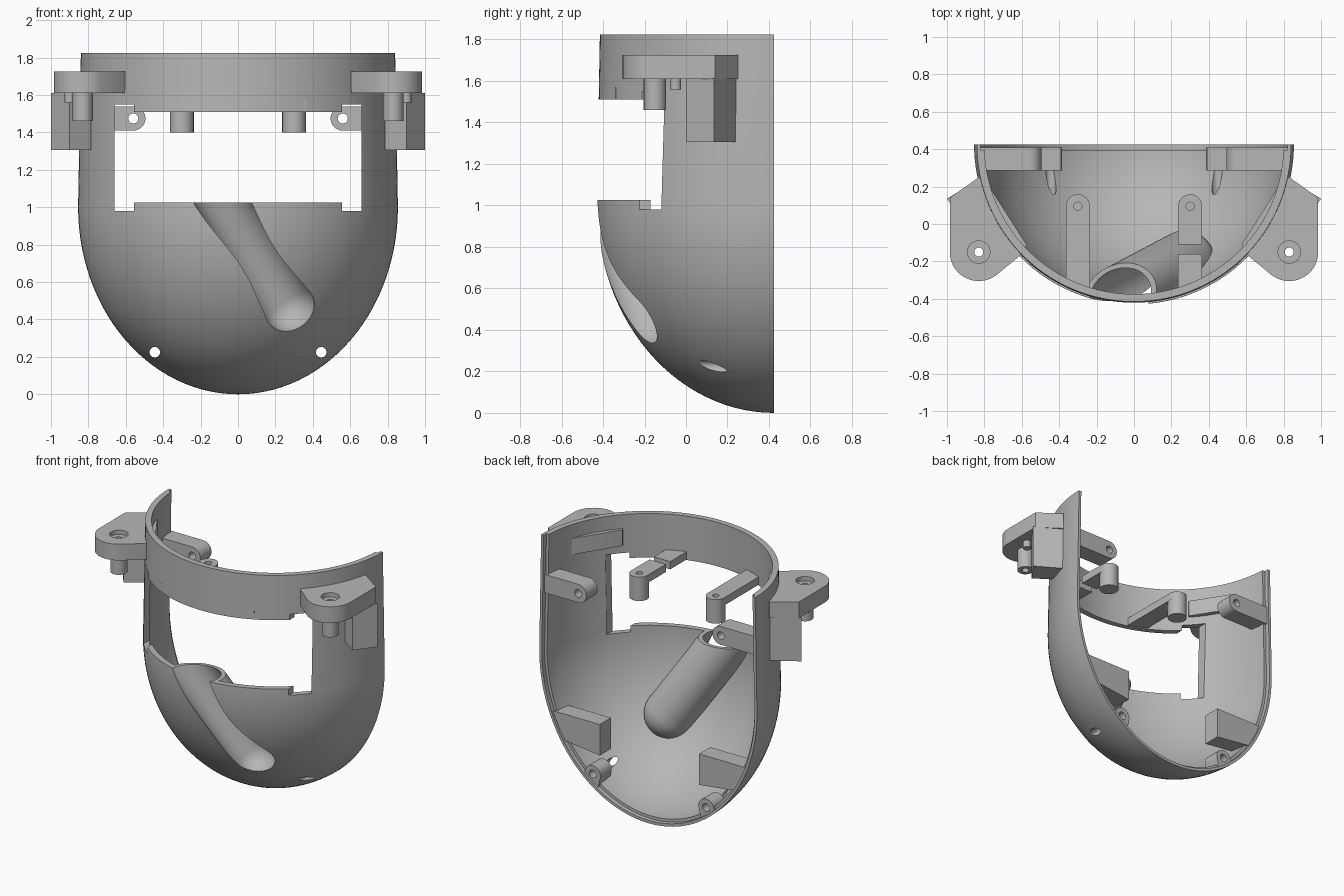
import bpy, bmesh
from math import sin, cos, pi, radians
from mathutils import Matrix, Vector

cube = bpy.data.objects.get("Cube")
if cube:
    bpy.data.objects.remove(cube, do_unlink=True)

grey = bpy.data.materials.new("plain grey")
grey.use_nodes = True
colour = (0.47, 0.47, 0.47, 1)
grey.diffuse_color = colour
grey.node_tree.nodes["Principled BSDF"].inputs["Base Color"].default_value = colour

BACK = 0.425      # plane of the open back
RADIUS = 0.855
TOP = 1.825


def finish(name, bm, matrix=Matrix()):
    bmesh.ops.remove_doubles(bm, verts=bm.verts, dist=1e-5)
    bmesh.ops.recalc_face_normals(bm, faces=bm.faces)
    bm.transform(matrix)
    mesh = bpy.data.meshes.new(name)
    bm.to_mesh(mesh)
    bm.free()
    mesh.materials.append(grey)
    ob = bpy.data.objects.new(name, mesh)
    bpy.context.collection.objects.link(ob)
    return ob


def revolve(name, profile, matrix, steps):
    """Solid of revolution about z from (radius, height) points."""
    bm = bmesh.new()
    rings = [[bm.verts.new((r * cos(2 * pi * i / steps), r * sin(2 * pi * i / steps), z))
              for i in range(steps)] for r, z in profile[1:]]
    tip = bm.verts.new((0, 0, profile[0][1]))
    for i in range(steps):
        j = (i + 1) % steps
        bm.faces.new((tip, rings[0][i], rings[0][j]))
        for a, b in zip(rings, rings[1:]):
            bm.faces.new((a[i], a[j], b[j], b[i]))
    bm.faces.new(rings[-1])
    return finish(name, bm, matrix)


def prism(name, outline, low, high, axis="z"):
    """Extrude an outline along z, or an (x, z) outline along y."""
    place = (lambda a, b, d: (a, b, d)) if axis == "z" else (lambda a, b, d: (a, d, b))
    bm = bmesh.new()
    bottom = [bm.verts.new(place(a, b, low)) for a, b in outline]
    top = [bm.verts.new(place(a, b, high)) for a, b in outline]
    bm.faces.new(bottom)
    bm.faces.new(top)
    n = len(outline)
    for i in range(n):
        j = (i + 1) % n
        bm.faces.new((bottom[i], bottom[j], top[j], top[i]))
    return finish(name, bm)


def box(name, x, y, z):
    return prism(name, [(x[0], y[0]), (x[1], y[0]), (x[1], y[1]), (x[0], y[1])], *z)


def arc(cx, cy, r, start=0, end=360, n=24):
    last = n if end - start == 360 else n - 1
    return [(cx + r * cos(radians(start + (end - start) * i / last)),
             cy + r * sin(radians(start + (end - start) * i / last))) for i in range(n)]


def combine(ob, tool, operation="DIFFERENCE", keep=False):
    mod = ob.modifiers.new("combine", "BOOLEAN")
    mod.operation, mod.object, mod.solver = operation, tool, "EXACT"
    bpy.context.view_layer.objects.active = ob
    bpy.ops.object.modifier_apply(modifier=mod.name)
    if not keep:
        bpy.data.objects.remove(tool, do_unlink=True)
    return ob


def dome(name, inset, top):
    """Egg-shaped cup, shrunk by the inset."""
    r = RADIUS - inset
    profile = [(r * sin(a), 1 - (1 - inset) * cos(a)) for a in [pi / 2 * i / 28 for i in range(29)]]
    profile.append((r - 0.018 * (top - 1), top))
    return revolve(name, profile, Matrix.Translation((0, BACK, 0)), 128)


def capsule(name, r):
    """Round-ended bar lying along the diagonal channel."""
    low, high = Vector((0.27, -0.2, 0.47)), Vector((-0.07, -0.38, 1.02))
    along = high - low
    profile = [(r * sin(a), -r * cos(a)) for a in [pi / 2 * i / 12 for i in range(13)]]
    profile.append((r, along.length * 1.35))
    turn = along.to_track_quat("Z", "Y").to_matrix().to_4x4()
    return revolve(name, profile, Matrix.Translation(low) @ turn, 48)


# Shell with its channel
solid = dome("solid", 0.001, TOP)
shell = combine(dome("shell", 0, TOP), dome("cavity", 0.04, 2))
channel = combine(capsule("channel", 0.165), solid, "INTERSECT", keep=True)
combine(shell, channel, "UNION")
combine(shell, capsule("channel_bore", 0.14))

# Front window with taller corners
W, N = 0.66, 0.555
window = [(-W, 0.98), (-N, 0.98), (-N, 1.025), (N, 1.025), (N, 0.98), (W, 0.98),
          (W, 1.55), (N, 1.55), (N, 1.51), (-N, 1.51), (-N, 1.55), (-W, 1.55)]
combine(shell, prism("window", window, -1, 0.2, "y"))

# Open back with a stepped rim
combine(shell, box("back_half", (-2, 2), (BACK, 2), (-1, 3)))
step = combine(dome("step", 0.02, 2), box("step_limit", (-2, 2), (0.395, 2), (-1, 3)), "INTERSECT")
combine(shell, step)
for s in (-1, 1):
    combine(shell, prism("screw_hole", arc(s * 0.445, 0.225, 0.028), -0.3, 0.6, "y"))

parts = [shell]
for s, side in ((1, "left"), (-1, "right")):
    def flip(points):
        return [(s * a, b) for a, b in points]

    # Outer ear: plate, counterbored socket, pin and block
    outline = arc(0.83, -0.15, 0.155, 230, 360) + [
        (0.985, 0.14), (0.83, 0.25), (0.76, 0.18), (0.575, -0.11), (0.61, -0.17)]
    plate = prism(side + "_ear_plate", flip(outline), 1.61, 1.725)
    pin = prism(side + "_ear_pin", flip(arc(0.83, -0.15, 0.054)), 1.46, 1.62)
    combine(plate, pin, "UNION")
    combine(plate, prism("counterbore", flip(arc(0.83, -0.15, 0.06)), 1.695, 1.8))
    combine(plate, prism("pin_hole", flip(arc(0.83, -0.15, 0.024)), 1.4, 1.8))
    block = prism(side + "_ear_block",
                  flip([(0.9, 0), (1, 0.135), (0.826, 0.24), (0.785, 0.08)]), 1.305, 1.612)
    stub = prism(side + "_ear_stub", flip(arc(0.9, -0.05, 0.027)), 1.56, 1.62)

    # Upper screw lug
    lug = prism(side + "_upper_lug",
                flip(arc(0.56, 1.475, 0.065, 90, 270) + [(0.825, 1.41), (0.825, 1.54)]),
                0.285, 0.41, "y")
    combine(lug, prism("lug_hole", flip(arc(0.56, 1.475, 0.027)), 0, 1, "y"))

    # Lower screw lug and locating block, trimmed to the shell
    low_lug = prism(side + "_lower_lug",
                    flip(arc(0.445, 0.225, 0.06, 20, 200) + [(0.41, 0.1), (0.53, 0.15)]),
                    0.285, 0.41, "y")
    combine(low_lug, solid, "INTERSECT", keep=True)
    combine(low_lug, prism("lug_hole", flip(arc(0.445, 0.225, 0.028)), 0, 1, "y"))
    locator = prism(side + "_locating_block",
                    flip([(0.39, 0.37), (0.8, 0.42), (0.8, 0.59), (0.39, 0.59)]),
                    0.285, 0.41, "y")
    combine(locator, solid, "INTERSECT", keep=True)

    # Inner arm with a hanging post
    arm = prism(side + "_arm", flip(arc(0.3, 0.095, 0.064, 0, 180)
                                    + [(0.236, -0.37), (0.364, -0.34)]), 1.515, 1.57)
    post = prism(side + "_arm_post", flip(arc(0.3, 0.095, 0.064)), 1.4, 1.56)
    combine(arm, post, "UNION")
    combine(arm, prism("arm_hole", flip(arc(0.3, 0.095, 0.022)), 1.44, 1.7))
    if s > 0:
        combine(arm, box("arm_gap", (0.2, 0.4), (-0.16, -0.11), (1.4, 1.7)))
    parts += [plate, block, stub, lug, low_lug, locator, arm]

bpy.data.objects.remove(solid, do_unlink=True)

# Smooth curves, sharp edges
bpy.context.view_layer.update()
bpy.ops.object.select_all(action="DESELECT")
for ob in parts:
    ob.select_set(True)
bpy.context.view_layer.objects.active = shell
bpy.ops.object.shade_smooth_by_angle(angle=radians(30))
